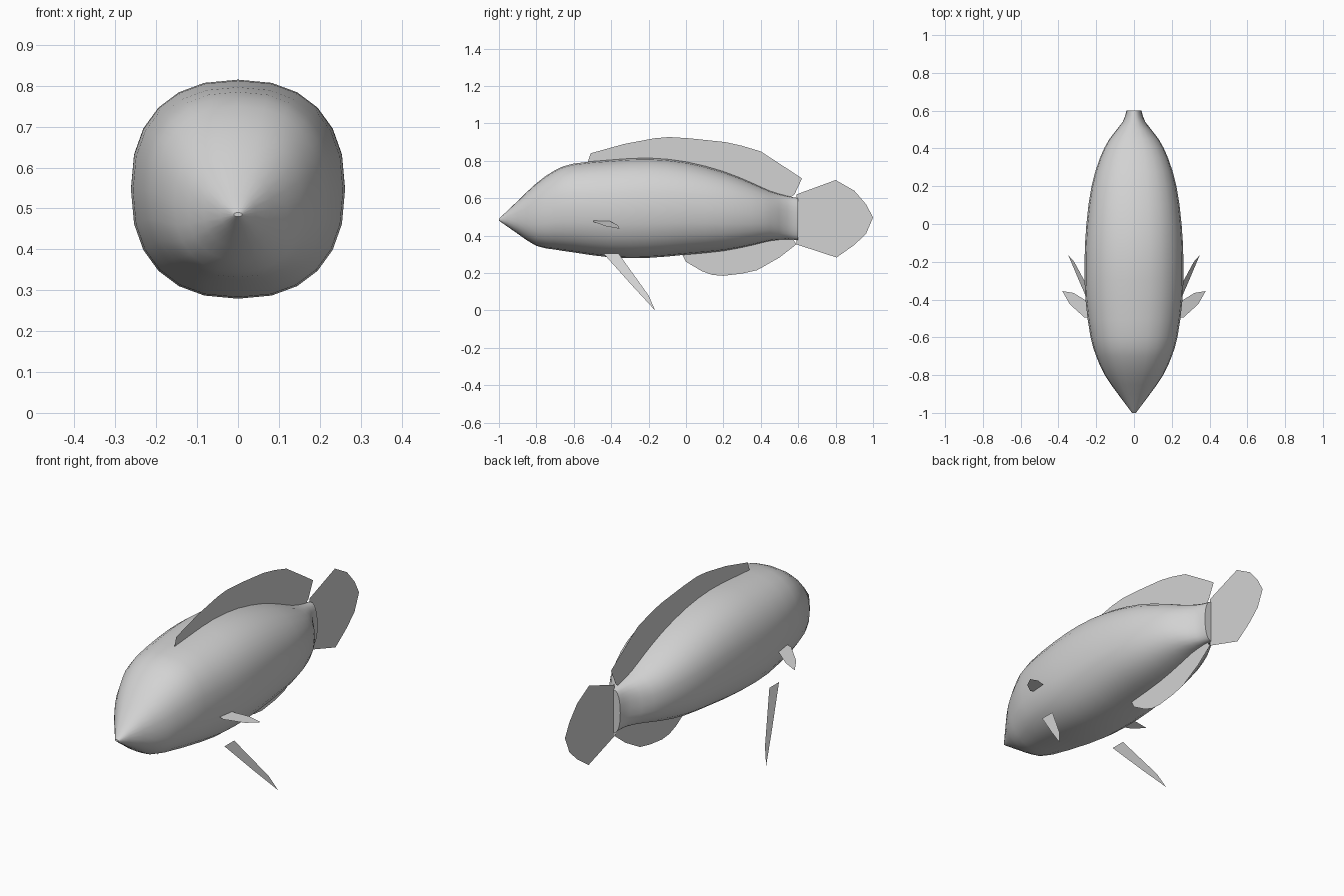
import bpy
import bmesh
import math

default_cube = bpy.data.objects.get("Cube")
if default_cube:
    bpy.data.objects.remove(default_cube, do_unlink=True)

# Single flat colour
GREY = (0.65, 0.65, 0.65, 1.0)
grey = bpy.data.materials.new("plain grey")
grey.use_nodes = True
grey.diffuse_color = GREY
grey.node_tree.nodes["Principled BSDF"].inputs["Base Color"].default_value = GREY

SIDES = 24
SQUARENESS = 0.855


def finish(name, bm):
    """Turn a bmesh into a named, coloured object."""
    mesh = bpy.data.meshes.new(name)
    bm.to_mesh(mesh)
    bm.free()
    mesh.materials.append(grey)
    obj = bpy.data.objects.new(name, mesh)
    bpy.context.collection.objects.link(obj)
    return obj


def soften(value):
    """Rounded-square version of a sine or cosine."""
    return math.copysign(abs(value) ** SQUARENESS, value)


def catmull(a, b, c, d, t):
    """Smooth curve through b and c."""
    return b + 0.5 * t * (c - a + t * (2*a - 5*b + 4*c - d + t * (3*(b - c) + d - a)))


def smooth_stations(stations, steps):
    padded = [stations[0]] + stations + [stations[-1]]
    result = []
    for i in range(len(stations) - 1):
        for k in range(steps):
            result.append([catmull(*values, k / steps) for values in zip(*padded[i:i + 4])])
    return result + [stations[-1]]


def loft(name, stations):
    """Skin rounded-square sections given as (y, top, bottom, half width)."""
    bm = bmesh.new()
    rings = []
    for y, top, bottom, half_width in stations:
        middle, half_height = (top + bottom) / 2, (top - bottom) / 2
        ring = []
        for i in range(SIDES):
            angle = math.tau * i / SIDES
            ring.append(bm.verts.new((half_width * soften(math.sin(angle)), y,
                                      middle + half_height * soften(math.cos(angle)))))
        rings.append(ring)
    for front, back in zip(rings, rings[1:]):
        for i in range(SIDES):
            j = (i + 1) % SIDES
            bm.faces.new((front[i], front[j], back[j], back[i]))
    bm.faces.new(rings[0])
    bm.faces.new(rings[-1])
    bmesh.ops.recalc_face_normals(bm, faces=bm.faces[:])
    return finish(name, bm)


def fin(name, points):
    """Thin flat sheet with the given outline."""
    bm = bmesh.new()
    face = bm.faces.new([bm.verts.new(p) for p in points])
    bmesh.ops.triangulate(bm, faces=[face])
    return finish(name, bm)


def middle_fin(name, outline):
    return fin(name, [(0, y, z) for y, z in outline])


# Body: pointed snout, deep middle, narrow tail stalk
body = loft("body", smooth_stations([
    (-1, 0.49, 0.48, 0.01),
    (-0.9, 0.585, 0.41, 0.085),
    (-0.8, 0.68, 0.345, 0.155),
    (-0.7, 0.75, 0.325, 0.2),
    (-0.6, 0.785, 0.31, 0.23),
    (-0.4, 0.805, 0.283, 0.257),
    (-0.2, 0.815, 0.281, 0.262),
    (0, 0.795, 0.298, 0.252),
    (0.2, 0.743, 0.318, 0.225),
    (0.35, 0.683, 0.348, 0.18),
    (0.45, 0.638, 0.372, 0.13),
    (0.54, 0.612, 0.38, 0.06),
    (0.6, 0.6, 0.375, 0.04),
], 2))
bpy.context.view_layer.objects.active = body
body.select_set(True)
bpy.ops.object.shade_smooth_by_angle(angle=math.radians(45))

# Fins on the centre line
middle_fin("back_fin", [
    (-0.53, 0.78), (-0.51, 0.84), (-0.33, 0.89), (-0.17, 0.92), (-0.09, 0.927),
    (0.02, 0.92), (0.21, 0.9), (0.3, 0.88), (0.4, 0.85), (0.53, 0.765),
    (0.62, 0.705), (0.58, 0.62), (0.54, 0.59), (0.3, 0.65), (0, 0.75)])
middle_fin("belly_fin", [
    (-0.02, 0.33), (-0.02, 0.3), (0, 0.26), (0.085, 0.21), (0.14, 0.19),
    (0.2, 0.185), (0.3, 0.197), (0.38, 0.215), (0.5, 0.283), (0.59, 0.353),
    (0.56, 0.4), (0.3, 0.36)])
middle_fin("tail_fin", [
    (0.59, 0.62), (0.8, 0.697), (0.9, 0.64), (0.963, 0.567), (1, 0.497),
    (0.963, 0.41), (0.9, 0.35), (0.805, 0.283), (0.59, 0.353)])

# Paired fins: each lies on a plane sloping away from the body
for side, sign in (("left", 1), ("right", -1)):
    side_outline = [(0.24, -0.495), (0.262, -0.495), (0.34, -0.425),
                    (0.38, -0.355), (0.32, -0.365), (0.255, -0.405), (0.24, -0.41)]
    fin(side + "_side_fin", [(sign * x, y, 0.475 - 0.31 * (x - 0.257))
                             for x, y in side_outline])
    lower_outline = [(-0.44, 0.303), (-0.36, 0.303), (-0.2, 0.08),
                     (-0.165, 0), (-0.29, 0.135)]
    fin(side + "_lower_fin", [(sign * (0.23 + 0.389 * (0.303 - z)), y, z)
                              for y, z in lower_outline])
